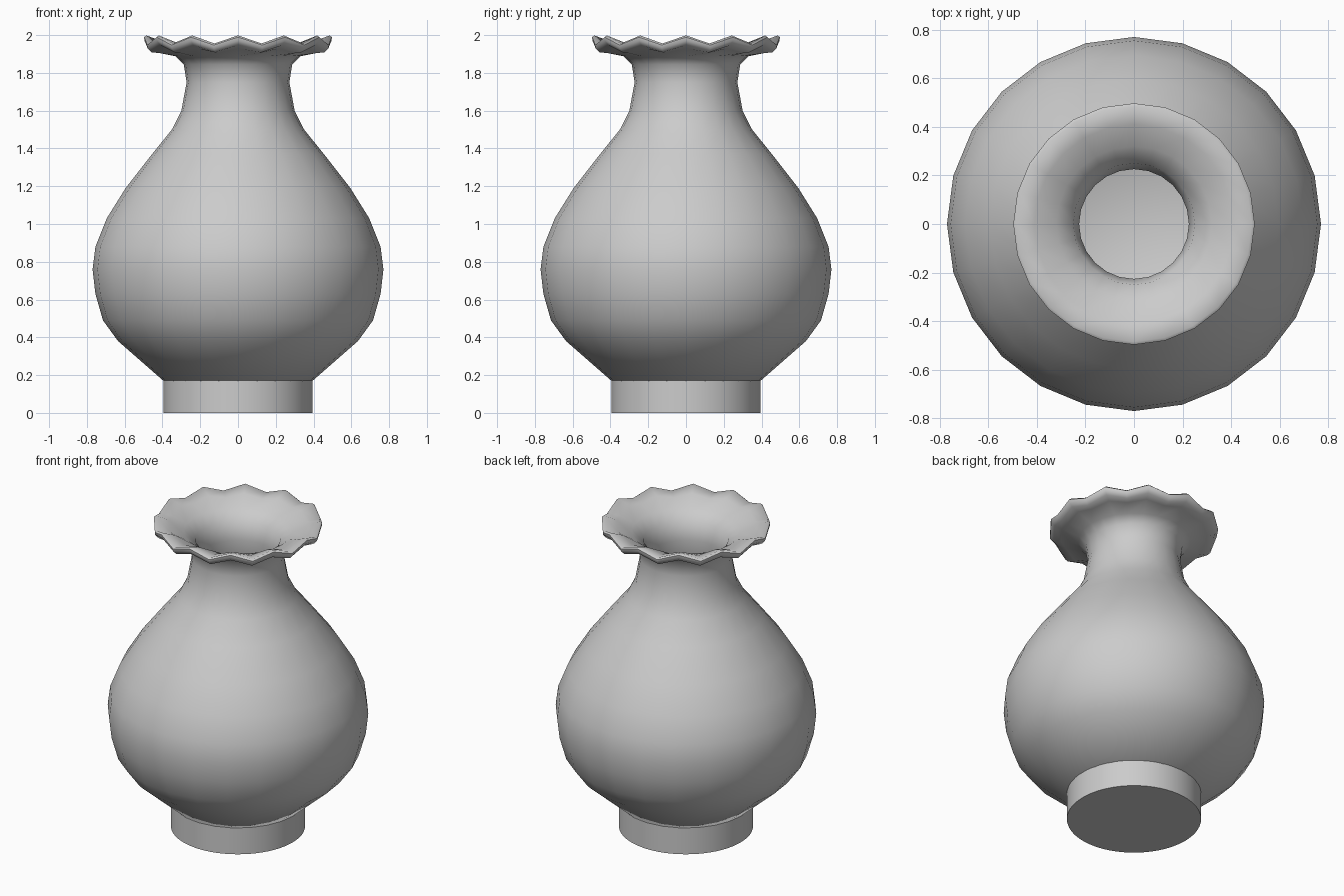
import bpy, bmesh, math

if "Cube" in bpy.data.objects:
    bpy.data.objects.remove(bpy.data.objects["Cube"])

SEG = 24  # sides of the vase body


def lathe(name, profile, seg=SEG):
    """Spin (radius, height, wave) rings into a closed shell; wave alternates per side."""
    bm = bmesh.new()
    rings = []
    for r, z, w in profile:
        ring = []
        for i in range(seg):
            a = 2 * math.pi * i / seg
            dz = w if i % 2 == 0 else -w
            ring.append(bm.verts.new((r * math.cos(a), r * math.sin(a), z + dz)))
        rings.append(ring)
    for lo, hi in zip(rings, rings[1:]):
        for i in range(seg):
            j = (i + 1) % seg
            bm.faces.new((lo[i], lo[j], hi[j], hi[i]))
    bm.faces.new(rings[0][::-1])
    bm.faces.new(rings[-1])
    bmesh.ops.recalc_face_normals(bm, faces=bm.faces)
    mesh = bpy.data.meshes.new(name)
    bm.to_mesh(mesh)
    bm.free()
    obj = bpy.data.objects.new(name, mesh)
    bpy.context.collection.objects.link(obj)
    bpy.ops.object.select_all(action='DESELECT')
    obj.select_set(True)
    bpy.context.view_layer.objects.active = obj
    bpy.ops.object.shade_smooth_by_angle(angle=math.radians(50))
    return obj


# Outer wall, from the foot up to the neck
outer = [(0.395, 0.17), (0.635, 0.38), (0.715, 0.49), (0.755, 0.63), (0.77, 0.76),
         (0.755, 0.88), (0.695, 1.03), (0.595, 1.19), (0.455, 1.37), (0.35, 1.50),
         (0.30, 1.60), (0.272, 1.75), (0.287, 1.845)]

# Ruffled lip
lip = [(0.33, 1.888, 0.0), (0.43, 1.917, 0.012), (0.475, 1.928, 0.019),
       (0.495, 1.95, 0.02), (0.497, 1.968, 0.021), (0.485, 1.977, 0.021),
       (0.41, 1.958, 0.012), (0.32, 1.915, 0.0), (0.25, 1.86, 0.0)]

# Inner wall, back down to the floor
inner = [(0.226, 1.75), (0.252, 1.59), (0.31, 1.47), (0.415, 1.34), (0.555, 1.165),
         (0.65, 1.01), (0.71, 0.87), (0.725, 0.76), (0.71, 0.64), (0.675, 0.52),
         (0.605, 0.415), (0.38, 0.215)]

lathe("vase_body", [(r, z, 0) for r, z in outer] + lip + [(r, z, 0) for r, z in inner])

# Round foot
lathe("vase_foot", [(0.395, 0.0, 0), (0.395, 0.172, 0)], seg=64)
